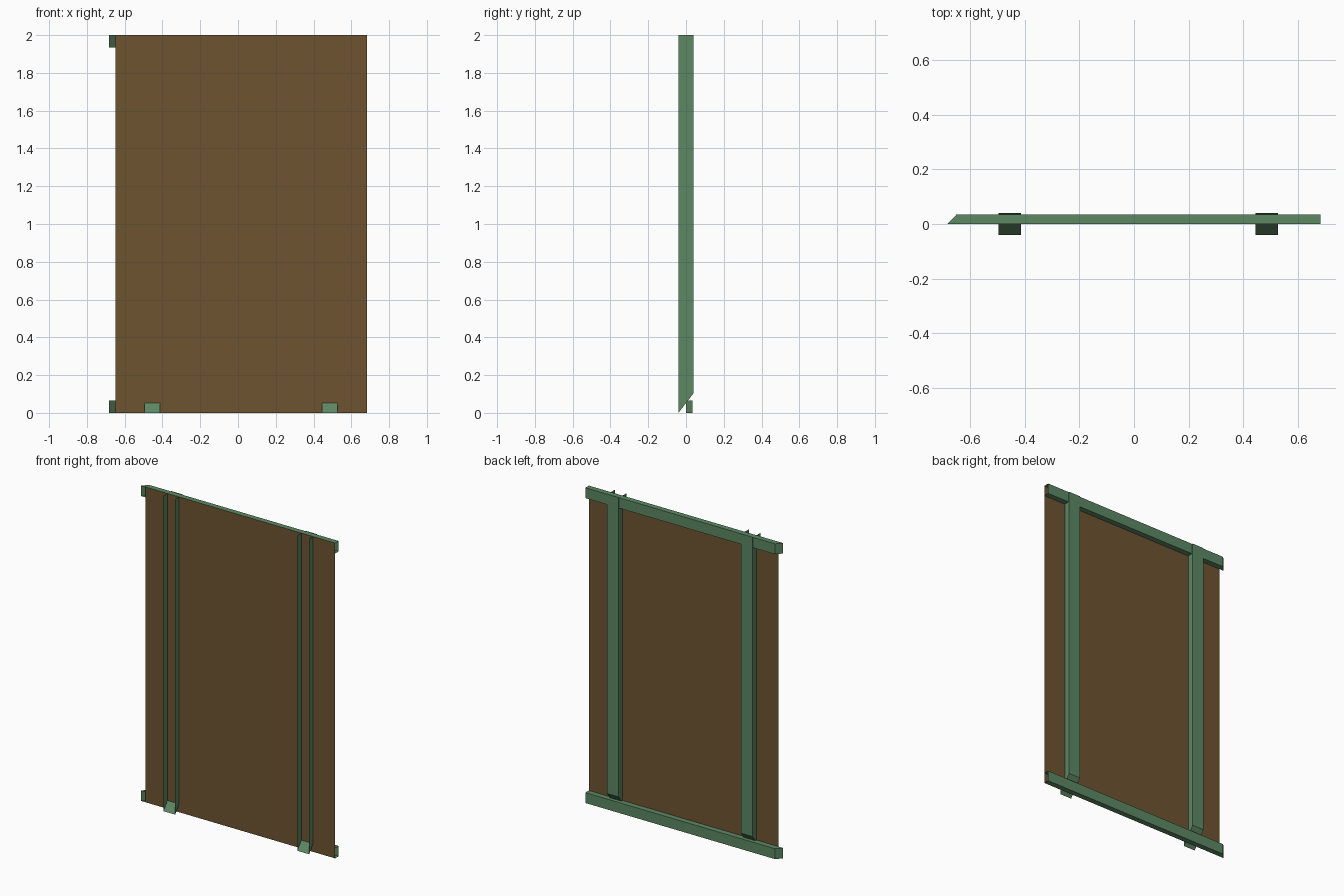
import bpy, bmesh
from mathutils import Vector

if "Cube" in bpy.data.objects:
    bpy.data.objects.remove(bpy.data.objects["Cube"])


def material(name, rgb):
    m = bpy.data.materials.new(name)
    m.diffuse_color = (*rgb, 1.0)
    m.use_nodes = True
    m.node_tree.nodes["Principled BSDF"].inputs["Base Color"].default_value = m.diffuse_color
    return m


brown = material("dark brown", (0.155, 0.088, 0.031))
green = material("muted green", (0.109, 0.246, 0.127))


def finish(bm, name, mat):
    mesh = bpy.data.meshes.new(name)
    bm.to_mesh(mesh)
    bm.free()
    mesh.materials.append(mat)
    obj = bpy.data.objects.new(name, mesh)
    bpy.context.collection.objects.link(obj)
    return obj


def open_box(name, lo, hi, open_sides, mitre):
    """Hollow beam: box between two corners, some sides left open, one end mitred."""
    bm = bmesh.new()
    bmesh.ops.create_cube(bm, size=1.0)
    doomed = [f for f in bm.faces
              if any(f.normal.dot(Vector(d)) > 0.9 for d in open_sides)]
    bmesh.ops.delete(bm, geom=doomed, context='FACES')
    lo, hi = Vector(lo), Vector(hi)
    axis, amount = mitre
    for v in bm.verts:
        back_of_cut_end = v.co.y > 0 and v.co[axis] < 0
        v.co = Vector([hi[i] if v.co[i] > 0 else lo[i] for i in range(3)])
        if back_of_cut_end:
            v.co[axis] += amount
    return finish(bm, name, green)


HALF = 0.682        # half length of the rails
CUT = 0.033         # rail end mitre
HEIGHT = 2.0

# Thin board standing on the plane y = 0
bm = bmesh.new()
corners = [(-HALF + CUT, 0), (HALF, 0), (HALF, HEIGHT), (-HALF + CUT, HEIGHT)]
bm.faces.new([bm.verts.new((x, 0, z)) for x, z in corners])
finish(bm, "board", brown)

# Horizontal rails behind the board, open to the front and at the right end
for name, z in (("bottom_rail", 0.0), ("top_rail", HEIGHT - 0.066)):
    open_box(name, (-HALF, 0, z), (HALF, 0.035, z + 0.066),
             [(0, -1, 0), (1, 0, 0)], (0, CUT))

# Upright posts through the board, open to the front and at the top
for name, x in (("left_post", -0.454), ("right_post", 0.486)):
    open_box(name, (x - 0.041, -0.04, 0), (x + 0.041, 0.04, HEIGHT),
             [(0, -1, 0), (0, 0, 1)], (2, 0.104))
